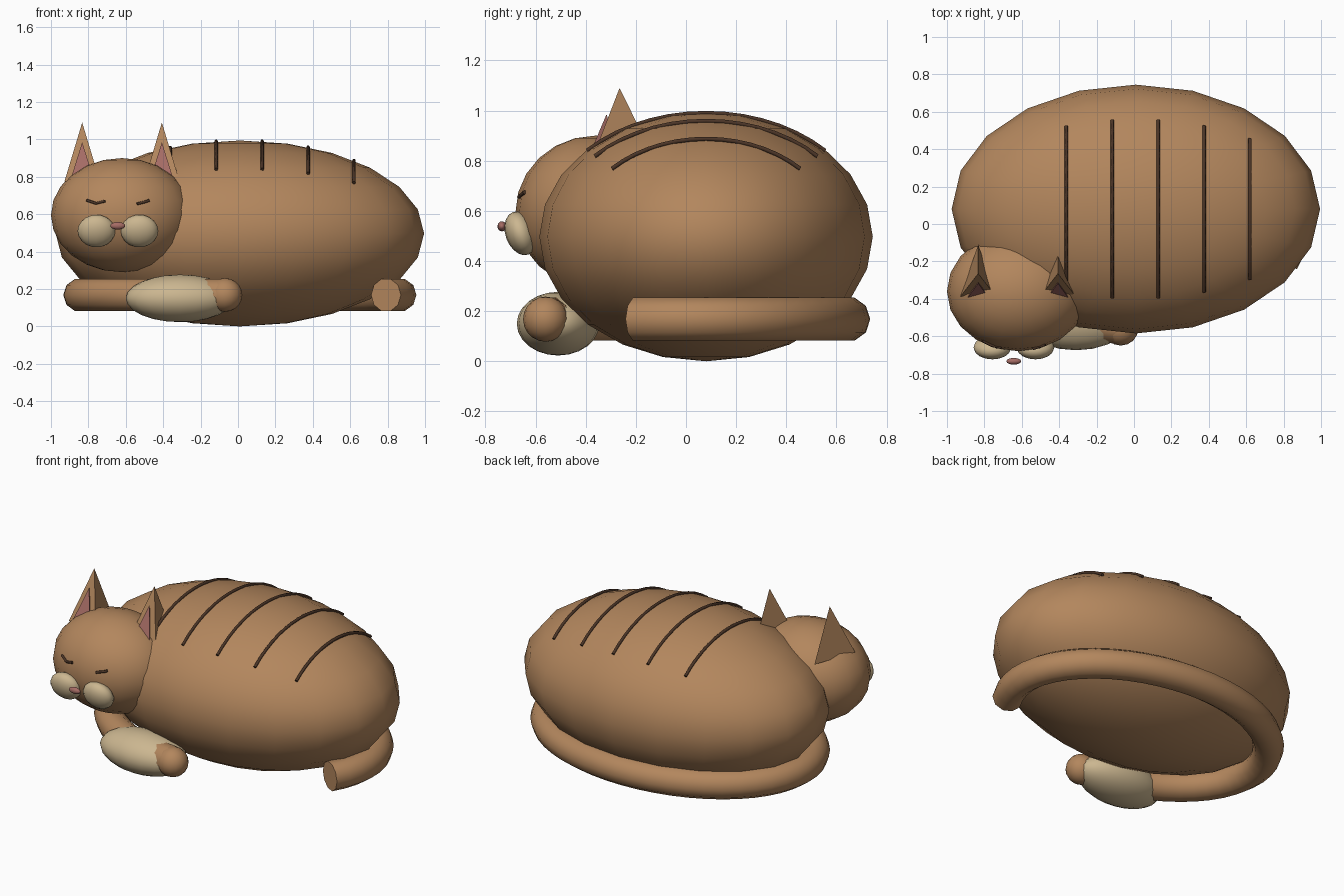
import bpy, bmesh
from math import sin, cos, sqrt, radians

if "Cube" in bpy.data.objects:
    bpy.data.objects.remove(bpy.data.objects["Cube"])


def material(name, rgb):
    m = bpy.data.materials.new(name)
    m.diffuse_color = (*rgb, 1)
    m.use_nodes = True
    m.node_tree.nodes["Principled BSDF"].inputs["Base Color"].default_value = m.diffuse_color
    return m


BROWN = material("brown_fur", (0.45, 0.24, 0.11))
CREAM = material("cream_fur", (0.60, 0.47, 0.28))
PINK = material("pink_skin", (0.38, 0.15, 0.13))
DARK = material("dark_stripe", (0.07, 0.035, 0.02))


def ellipsoid(name, loc, radii, mat, seg=20, rings=12, tilt=0):
    bpy.ops.mesh.primitive_uv_sphere_add(segments=seg, ring_count=rings, radius=1,
                                         location=loc, rotation=(radians(tilt), 0, 0))
    o = bpy.context.object
    o.name = name
    o.scale = radii
    o.data.materials.append(mat)
    bpy.ops.object.shade_smooth()
    return o


def tube(name, points, radius, mat, res=2):
    c = bpy.data.curves.new(name, 'CURVE')
    c.dimensions = '3D'
    c.bevel_depth = radius
    c.bevel_resolution = res
    c.use_fill_caps = True
    s = c.splines.new('POLY')
    s.points.add(len(points) - 1)
    for p, co in zip(s.points, points):
        p.co = (*co, 1)
    o = bpy.data.objects.new(name, c)
    bpy.context.collection.objects.link(o)
    c.materials.append(mat)
    return o


def ear_pyramid(name, apex, half_w, front, back, height, mat):
    # three-sided pyramid: flat front, corner at the back
    x, y, z = apex
    bm = bmesh.new()
    vs = [bm.verts.new(p) for p in ((x, y, z), (x - half_w, y - front, z - height),
                                    (x + half_w, y - front, z - height),
                                    (x, y + back, z - height))]
    for f in ((0, 1, 2), (0, 2, 3), (0, 3, 1), (1, 3, 2)):
        bm.faces.new([vs[i] for i in f])
    bmesh.ops.recalc_face_normals(bm, faces=bm.faces)
    me = bpy.data.meshes.new(name)
    bm.to_mesh(me)
    bm.free()
    me.materials.append(mat)
    bpy.context.collection.objects.link(bpy.data.objects.new(name, me))


# Body and head
BC, BR = (0.01, 0.08, 0.497), (0.985, 0.665, 0.497)
HC, HR = (-0.62, -0.36, 0.595), (0.38, 0.32, 0.305)
ellipsoid("body", BC, BR, BROWN)
ellipsoid("head", HC, HR, BROWN)

# Ears with inner ears, mirrored about the head centre
for side, s in (("left", -1), ("right", 1)):
    x = HC[0] + s * 0.213
    ear_pyramid("ear_" + side, (x, -0.265, 1.09), 0.095, 0.122, 0.155, 0.315, BROWN)
    ear_pyramid("inner_ear_" + side, (x, -0.317, 0.985), 0.062, 0.085, 0.06, 0.2, PINK)

# Muzzle pads and nose
for side, x in (("left", -0.757), ("right", -0.527)):
    ellipsoid("muzzle_" + side, (x, -0.66, 0.51), (0.101, 0.06, 0.09), CREAM, 16, 10, 20)
ellipsoid("nose", (-0.643, -0.734, 0.538), (0.04, 0.018, 0.02), PINK, 12, 8)

# Closed eyes laid on the head surface
for side, xs in (("left", (-0.81, -0.76, -0.71)), ("right", (-0.54, -0.49, -0.475))):
    pts = []
    for x, z in zip(xs, (0.675, 0.658, 0.67) if side == "left" else (0.655, 0.668, 0.674)):
        d = 1 - ((x - HC[0]) / HR[0]) ** 2 - ((z - HC[2]) / HR[2]) ** 2
        pts.append((x, HC[1] - HR[1] * sqrt(d), z))
    tube("eye_" + side, pts, 0.008, DARK, 1)

# Back stripes following the body section
for i in range(5):
    x = -0.362 + 0.2455 * i
    k = sqrt(1 - ((x - BC[0]) / BR[0]) ** 2)
    pts = [(x, BC[1] + BR[1] * k * sin(radians(a)), BC[2] + BR[2] * k * cos(radians(a)))
           for a in [-46 + 92 * j / 14 for j in range(15)]]
    tube(f"stripe_{i + 1}", pts, 0.0095, DARK, 1)

# Tail curling round the back to the front, with rounded tip
tail = [(0.01 + 0.855 * cos(radians(a)), 0.045 + 0.6 * sin(radians(a)), 0.168)
        for a in [-24 + 288 * j / 40 for j in range(41)]]
tube("tail", tail, 0.09, BROWN, 3)
ellipsoid("tail_tip", (-0.07, -0.56, 0.168), (0.093, 0.09, 0.09), BROWN, 16, 10)

# Front paw
ellipsoid("front_paw", (-0.31, -0.51, 0.15), (0.29, 0.165, 0.127), CREAM, 20, 12)
